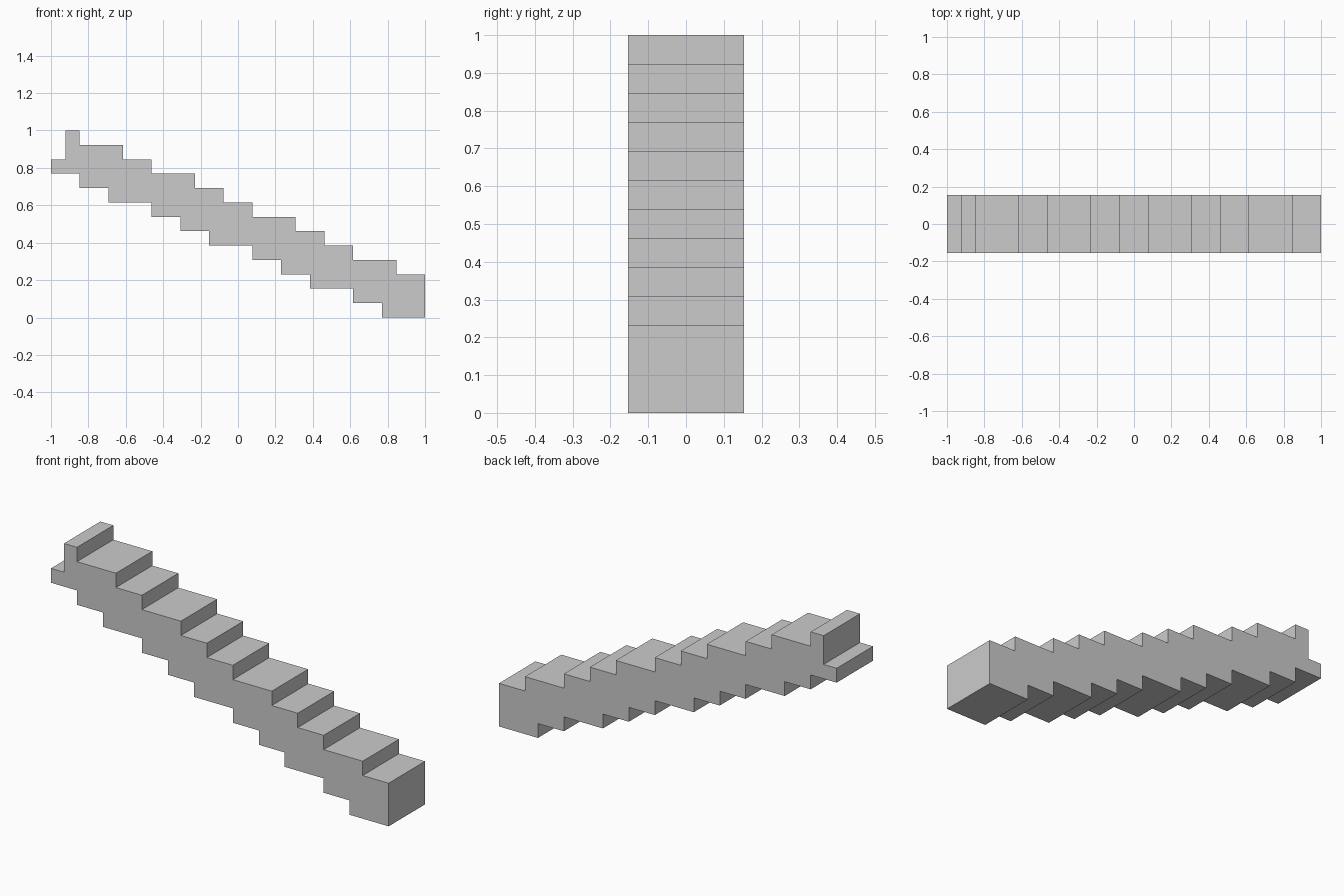
import bpy, bmesh
from mathutils import Vector

if "Cube" in bpy.data.objects:
    bpy.data.objects.remove(bpy.data.objects["Cube"])

U = 1 / 13            # one block unit
HALF_DEPTH = 2 * U

# Upper stair edge: x where each step drops, from height 13 downwards
upper_x = [-12, -11, -8, -6, -3, -1, 1, 4, 6, 8, 11, 13]
# Lower stair edge: x where each step rises, from height 0 upwards
lower_x = [13, 10, 8, 5, 3, 1, -2, -4, -6, -9, -11, -13]

# Side profile: top stairs left to right, then underside back again
profile = [(-13, 11)]
profile.append((-12, 11))
for i in range(len(upper_x) - 1):
    z = 13 - i
    profile += [(upper_x[i], z), (upper_x[i + 1], z)]
for z in range(len(lower_x) - 1):
    profile += [(lower_x[z], z), (lower_x[z + 1], z)]

# Extrude the profile through the depth
bm = bmesh.new()
verts = [bm.verts.new((x * U, -HALF_DEPTH, z * U)) for x, z in profile]
face = bm.faces.new(verts)
ext = bmesh.ops.extrude_face_region(bm, geom=[face])
moved = [g for g in ext["geom"] if isinstance(g, bmesh.types.BMVert)]
bmesh.ops.translate(bm, verts=moved, vec=Vector((0, 2 * HALF_DEPTH, 0)))
bmesh.ops.recalc_face_normals(bm, faces=bm.faces)

mesh = bpy.data.meshes.new("stepped_beam")
bm.to_mesh(mesh)
bm.free()
beam = bpy.data.objects.new("stepped_beam", mesh)
bpy.context.collection.objects.link(beam)
